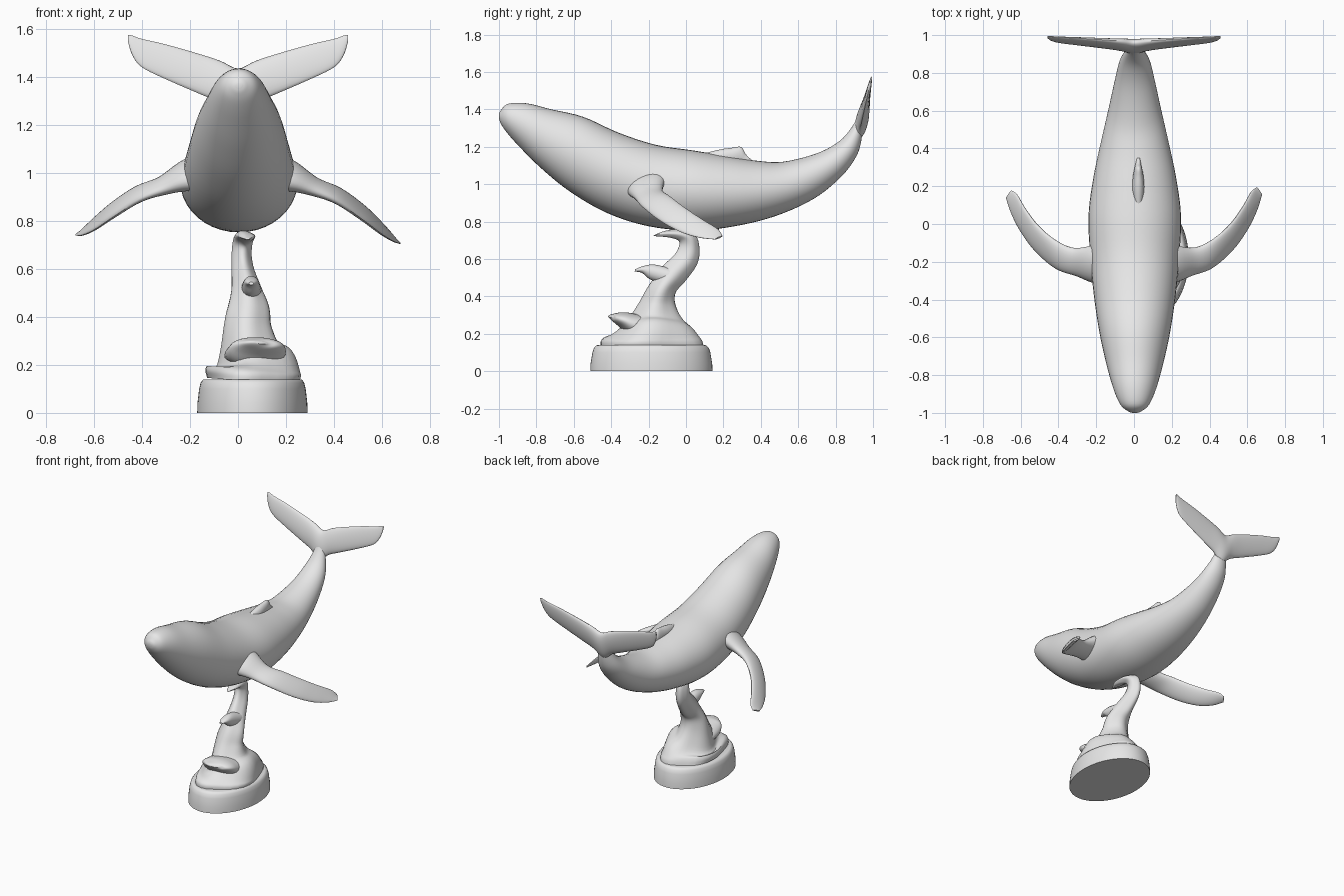
import bpy, bmesh, math
from mathutils import Vector

cube = bpy.data.objects.get("Cube")
if cube:
    bpy.data.objects.remove(cube, do_unlink=True)

GREY = (0.8, 0.8, 0.8, 1)
stone = bpy.data.materials.new("plain_grey")
stone.use_nodes = True
stone.diffuse_color = GREY
stone.node_tree.nodes["Principled BSDF"].inputs["Base Color"].default_value = GREY


def spline(rows, steps):
    """Catmull-Rom interpolation through rows of numbers."""
    out = []
    last = len(rows) - 1
    for i in range(last):
        quad = [rows[max(i - 1, 0)], rows[i], rows[i + 1], rows[min(i + 2, last)]]
        for s in range(steps):
            t = s / steps
            out.append([b + t / 2 * (c - a + t * (2*a - 5*b + 4*c - d + t * (3*(b - c) + d - a)))
                        for a, b, c, d in zip(*quad)])
    return out + [list(rows[-1])]


def loft(name, rows, steps=5, sides=32, folds=0):
    """Skin oval sections; each row is edge point A, edge point B, half thickness."""
    if steps:
        rows = spline(rows, steps)
    ends = [(Vector(r[:3]), Vector(r[3:6]), abs(r[6])) for r in rows]
    mids = [(a + b) / 2 for a, b, _ in ends]
    bm = bmesh.new()
    rings = []
    for i, (a, b, thick) in enumerate(ends):
        tangent = mids[min(i + 1, len(mids) - 1)] - mids[max(i - 1, 0)]
        across = (b - a) / 2
        side = across.cross(tangent).normalized() * thick
        ring = []
        for k in range(sides):
            ang = math.tau * k / sides
            swell = 1 + folds * math.sin(4 * ang + i * 0.06)
            ring.append(bm.verts.new(mids[i] + (across * math.cos(ang) + side * math.sin(ang)) * swell))
        rings.append(ring)
    for low, high in zip(rings, rings[1:]):
        for k in range(sides):
            n = (k + 1) % sides
            bm.faces.new((low[k], low[n], high[n], high[k]))
    bm.faces.new(rings[0])
    bm.faces.new(rings[-1])
    bmesh.ops.recalc_face_normals(bm, faces=bm.faces)
    mesh = bpy.data.meshes.new(name)
    bm.to_mesh(mesh)
    bm.free()
    mesh.materials.append(stone)
    obj = bpy.data.objects.new(name, mesh)
    bpy.context.collection.objects.link(obj)
    bpy.ops.object.select_all(action='DESELECT')
    obj.select_set(True)
    bpy.context.view_layer.objects.active = obj
    bpy.ops.object.shade_smooth_by_angle(angle=math.radians(45))
    return obj


def upright(sections, x=0.0):
    """Sections in the side plane: A y, A z, B y, B z, half width, optional x."""
    rows = []
    for ay, az, by, bz, width, *offset in sections:
        cx = offset[0] if offset else x
        rows.append((cx, ay, az, cx, by, bz, width))
    return rows


# Body: back edge, belly edge, half width
loft("whale_body", upright([
    (-1, 1.375, -1, 1.355, .012), (-.99, 1.395, -.993, 1.33, .035),
    (-.95, 1.43, -.965, 1.285, .075), (-.85, 1.432, -.9, 1.21, .112),
    (-.72, 1.4, -.78, 1.09, .148), (-.55, 1.36, -.62, .96, .185),
    (-.36, 1.275, -.42, .845, .215), (-.16, 1.21, -.2, .775, .235),
    (.04, 1.18, .04, .752, .245), (.22, 1.15, .26, .775, .22),
    (.38, 1.125, .48, .83, .18), (.52, 1.12, .68, .92, .14),
    (.7, 1.165, .82, 1.03, .105), (.82, 1.23, .9, 1.13, .08),
    (.89, 1.31, .935, 1.22, .05), (.93, 1.39, .95, 1.36, .02)], .004), sides=40)

# Dorsal fin: low ridge with a steep rear edge
loft("dorsal_fin", [(.02, y, 1.1, .025, y, top, w) for y, top, w in [
    (.08, 1.16, .02), (.18, 1.185, .032), (.25, 1.195, .028), (.295, 1.198, .02),
    (.32, 1.16, .014), (.35, 1.13, .01)]], sides=20)

# Tail flukes: span x, lower edge, upper edge, half thickness
half = [(0, 1.24, 1.435, .034), (.07, 1.29, 1.465, .028), (.15, 1.325, 1.492, .022),
        (.3, 1.39, 1.535, .015), (.4, 1.44, 1.558, .011), (.44, 1.49, 1.572, .008),
        (.458, 1.545, 1.575, .004)]
span = [(-x, lo, hi, t) for x, lo, hi, t in reversed(half[1:])] + half


def lean(z):
    return .932 + (z - 1.3) * .22


loft("tail_flukes", [(x, lean(lo), lo, x, lean(hi), hi, t) for x, lo, hi, t in span], sides=24)

# Flippers: leading edge, trailing edge, half thickness
flipper = [(.12, -.32, .96, .12, -.08, 1.05, .08), (.21, -.31, .95, .21, -.11, 1.03, .06),
           (.3, -.275, .925, .32, -.125, .965, .036), (.41, -.235, .88, .42, -.08, .93, .026),
           (.52, -.14, .805, .51, 0, .87, .021), (.6, -.03, .745, .575, .09, .81, .017),
           (.65, .07, .715, .62, .17, .76, .012), (.678, .155, .705, .65, .195, .722, .005)]
for label, sign, lift in (("left", 1, 0), ("right", -1, .035)):
    rows = []
    for i, (ax, ay, az, bx, by, bz, t) in enumerate(flipper):
        up = lift * (i / (len(flipper) - 1)) ** 2
        rows.append((sign * ax, ay - up / 2, az + up, sign * bx, by - up / 2, bz + up, t))
    loft(label + "_flipper", rows, sides=24)

# Wave: folded column that rises and curls forward under the belly
loft("wave_column", upright([
    (-.45, .13, .09, .13, .185, .06), (-.44, .17, .075, .17, .193, .063),
    (-.37, .21, .04, .21, .17, .063), (-.31, .27, -.02, .27, .12, .048),
    (-.25, .36, -.06, .35, .095, .04), (-.2, .45, -.06, .42, .083, .043),
    (-.13, .55, -.01, .48, .06, .035), (-.06, .62, .055, .57, .045, .02),
    (-.035, .67, .07, .65, .04, .015), (-.04, .7, .05, .725, .04, .02),
    (-.08, .715, -.02, .757, .04, .03), (-.13, .72, -.11, .75, .03, .04),
    (-.175, .722, -.17, .728, .008, .04)]), folds=.06)

# Side crests breaking off the wave
loft("middle_crest", upright([
    (-.1, .46, -.08, .55, .045), (-.19, .49, -.17, .57, .036),
    (-.235, .525, -.23, .562, .028), (-.275, .533, -.272, .545, .01)], .055), sides=20)
loft("front_crest", upright([
    (-.2, .19, -.2, .29, .12, .06), (-.3, .19, -.29, .31, .125, .075),
    (-.36, .24, -.34, .315, .11, .085), (-.395, .27, -.385, .307, .07, .09),
    (-.408, .287, -.405, .297, .025, .095)]))

# Oval pedestal with a softened upper edge
loft("pedestal", [(.06 - r, -.185, z, .06 + r, -.185, z, r * 1.42) for r, z in [
    (.23, 0), (.229, .04), (.222, .1), (.216, .125), (.207, .138), (.2, .14)]],
     steps=0, sides=64)
